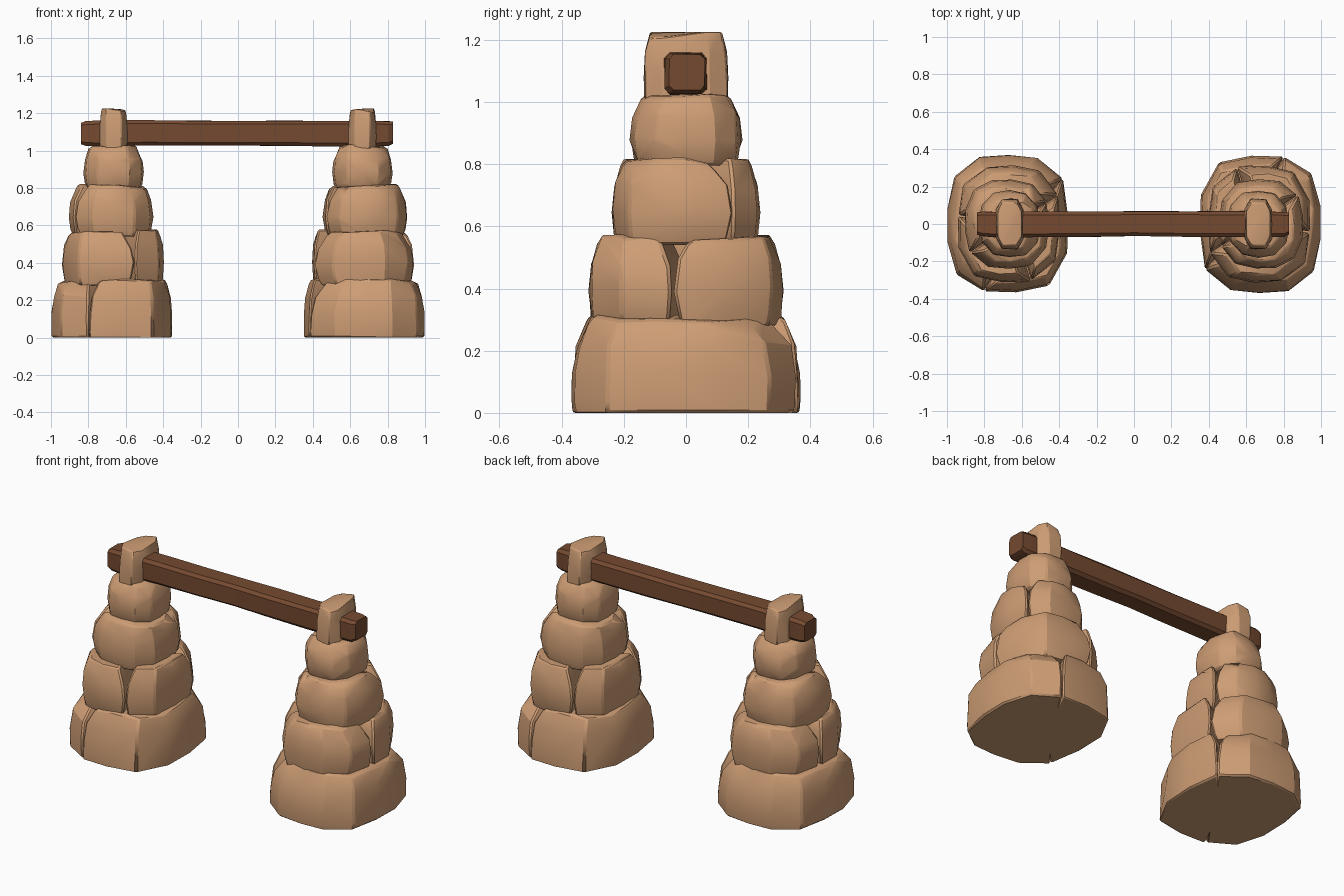
import bpy, bmesh, math, random
from mathutils import Vector

if "Cube" in bpy.data.objects:
    bpy.data.objects.remove(bpy.data.objects["Cube"])

random.seed(7)


def material(name, rgb):
    m = bpy.data.materials.new(name)
    m.diffuse_color = (*rgb, 1)
    m.use_nodes = True
    m.node_tree.nodes["Principled BSDF"].inputs["Base Color"].default_value = m.diffuse_color
    return m


STONE = material("sandstone", (0.61, 0.335, 0.175))
WOOD = material("dark_wood", (0.178, 0.068, 0.03))


def finish(name, bm, mat, bevel=0):
    bmesh.ops.recalc_face_normals(bm, faces=bm.faces)
    me = bpy.data.meshes.new(name)
    bm.to_mesh(me)
    bm.free()
    me.materials.append(mat)
    ob = bpy.data.objects.new(name, me)
    bpy.context.collection.objects.link(ob)
    bpy.ops.object.select_all(action='DESELECT')
    ob.select_set(True)
    bpy.context.view_layer.objects.active = ob
    if bevel:
        b = ob.modifiers.new("worn_edges", 'BEVEL')
        b.width, b.segments = bevel, 1
        b.limit_method, b.angle_limit = 'ANGLE', math.radians(35)
    bpy.ops.object.shade_smooth_by_angle(angle=math.radians(28))
    return ob


def oval(cx, hx, hy, power, deg):
    """Point of a rounded rectangle (superellipse) at a given angle."""
    c, s = math.cos(math.radians(deg)), math.sin(math.radians(deg))
    r = (abs(c) ** power + abs(s) ** power) ** (-1 / power)
    return Vector((cx + hx * c * r, hy * s * r))


def stone(name, outline, z0, z1, foot, top):
    """Faceted boulder: hull of jittered footprints, bulging at mid height."""
    bm = bmesh.new()
    c = sum(outline, Vector((0, 0))) / len(outline)
    for t in (0, 0.15, 0.42, 0.72, 0.92, 1):
        if t < 0.42:
            s = 1 - (1 - foot) * (1 - t / 0.42) ** 2
        else:
            s = 1 - (1 - top) * ((t - 0.42) / 0.58) ** 2.6
        for p in outline:
            q = c + (p - c) * s * random.uniform(0.965, 1)
            dz = random.uniform(-0.018, 0.009) if t else 0
            bm.verts.new((q.x, q.y, z0 + (z1 - z0) * t + dz))
    r = bmesh.ops.convex_hull(bm, input=bm.verts)
    dead = {v for v in r["geom_interior"] + r["geom_unused"]
            if isinstance(v, bmesh.types.BMVert)}
    bmesh.ops.delete(bm, geom=list(dead), context='VERTS')
    bmesh.ops.dissolve_limit(bm, angle_limit=math.radians(4),
                             verts=bm.verts, edges=bm.edges)
    return finish(name, bm, STONE, 0.009)


def course(name, z0, z1, shape, foot, top, seams=()):
    """One layer of the tower, split into stones along seams (angles)."""
    ring = [oval(*shape, a) for a in range(0, 360, 30)]
    if not seams:
        return [stone(name, ring, z0, z1, foot, top)]
    stones = []
    pivot = Vector((shape[0] - 0.03, 0))
    for i, a in enumerate(seams):
        b = seams[(i + 1) % len(seams)]
        span = (b - a) % 360
        n = max(3, round(span / 28))
        arc = [oval(*shape, a + span * k / n) for k in range(n + 1)]
        stones.append(stone(f"{name}_{i + 1}", arc + [pivot], z0, z1, foot, top))
    return stones


# right tower, from the ground up
tower = (
    course("base_stone", 0, 0.31, (0.675, 0.325, 0.37, 3.2), 1, 0.76, (68, 216))
    + course("second_stone", 0.28, 0.57, (0.67, 0.275, 0.315, 3), 0.88, 0.7, (-8, 114, 207))
    + course("third_stone", 0.54, 0.815, (0.68, 0.228, 0.242, 2.7), 0.86, 0.7, (36, 208))
    + course("fourth_stone", 0.795, 1.025, (0.665, 0.165, 0.182, 2.7), 0.86, 0.74)
    + course("cap_stone", 1.005, 1.217, (0.665, 0.075, 0.137, 7), 0.98, 0.85))

# left tower: the same stones turned half way round the z axis
for ob in tower:
    twin = ob.copy()
    twin.name = "left_" + ob.name
    ob.name = "right_" + ob.name
    twin.rotation_euler = (0, 0, math.pi)
    bpy.context.collection.objects.link(twin)

# crossbeam: hewn log with chamfered corners, swept along x
bm = bmesh.new()
loops = []
for x in (-0.84, -0.815, -0.72, -0.5, -0.25, 0, 0.25, 0.5, 0.72, 0.805, 0.83):
    size = 0.073 * (0.82 if abs(x) > 0.82 else 0.93 if abs(x) > 0.8
                    else 0.95 + 0.05 * abs(x))
    cy, cz = random.uniform(-.004, .004), 1.093 + random.uniform(-.003, .003)
    loop = []
    for k in range(8):
        p = oval(0, size, size, 5, 22.5 + 14 * (-1) ** k + 45 * k)
        p *= random.uniform(0.97, 1.02)
        loop.append(bm.verts.new((x, cy + p.x, cz + p.y)))
    loops.append(loop)
for a, b in zip(loops, loops[1:]):
    for i in range(8):
        j = (i + 1) % 8
        bm.faces.new((a[i], a[j], b[j], b[i]))
bm.faces.new(loops[0])
bm.faces.new(loops[-1])
finish("crossbeam", bm, WOOD)
